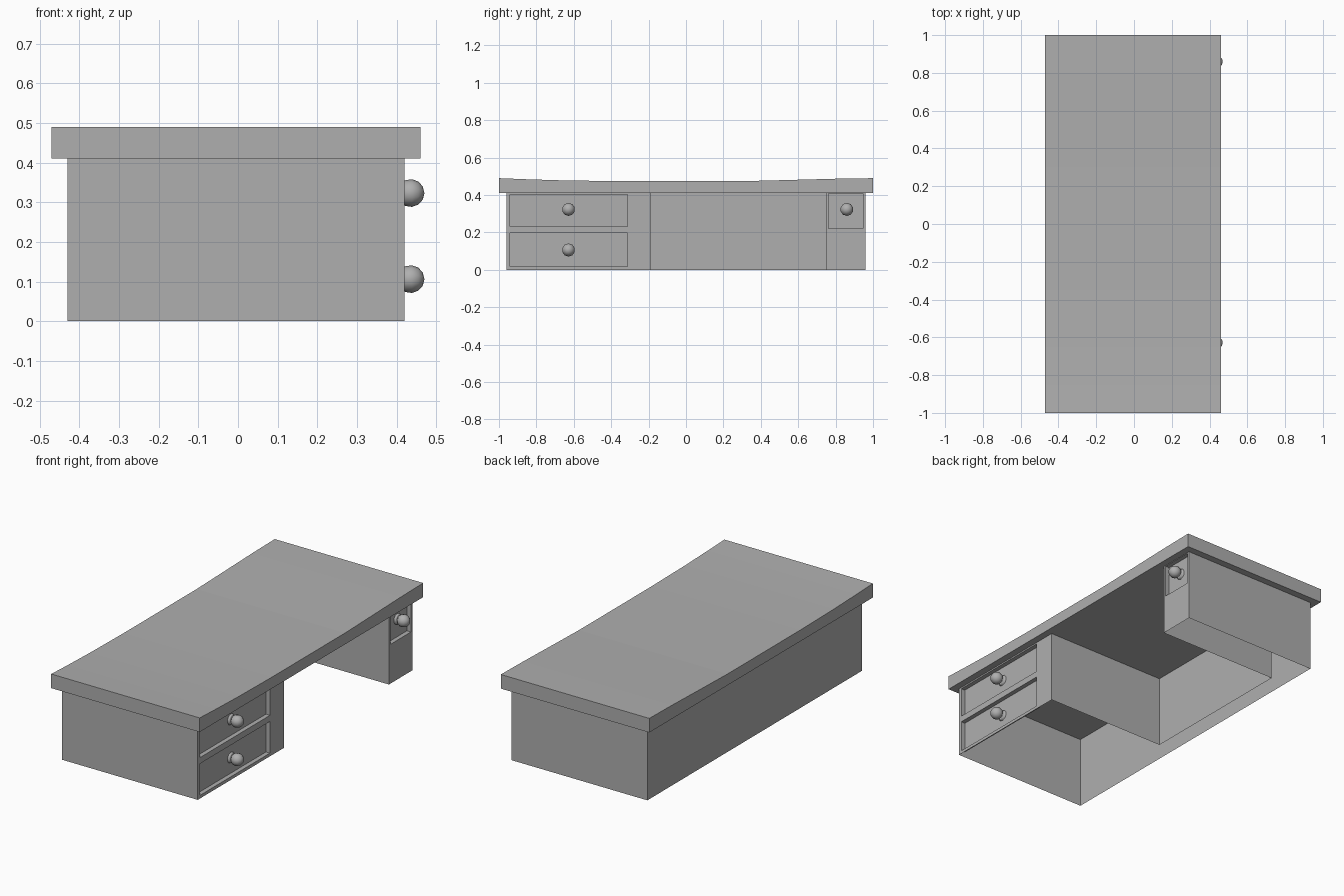
import bpy, bmesh, math

if "Cube" in bpy.data.objects:
    bpy.data.objects.remove(bpy.data.objects["Cube"])

FRONT, BACK, HEIGHT = 0.42, -0.43, 0.412
RECESS = 0.395
KNEE_BACK = -0.335

grey = bpy.data.materials.new("dark_grey")
grey.diffuse_color = (0.43, 0.43, 0.43, 1)
grey.use_nodes = True
grey.node_tree.nodes["Principled BSDF"].inputs["Base Color"].default_value = grey.diffuse_color


def finish(name, bm):
    bmesh.ops.remove_doubles(bm, verts=bm.verts, dist=1e-5)
    mesh = bpy.data.meshes.new(name)
    bm.to_mesh(mesh)
    bm.free()
    mesh.materials.append(grey)
    ob = bpy.data.objects.new(name, mesh)
    bpy.context.collection.objects.link(ob)
    return ob


def quad(bm, *pts):
    bm.faces.new([bm.verts.new(p) for p in pts])


def wall(name, path):
    """Thin upright panel following a plan path."""
    bm = bmesh.new()
    for (ax, ay), (bx, by) in zip(path, path[1:]):
        quad(bm, (ax, ay, 0), (bx, by, 0), (bx, by, HEIGHT), (ax, ay, HEIGHT))
    return finish(name, bm)


def drawer_front(name, y0, y1, drawers):
    """Pedestal front with recessed drawer panels (ya, yb, za, zb)."""
    bm = bmesh.new()
    ys = sorted({y0, y1, *[v for d in drawers for v in d[:2]]})
    zs = sorted({0, HEIGHT, *[v for d in drawers for v in d[2:]]})
    for ya, yb in zip(ys, ys[1:]):
        for za, zb in zip(zs, zs[1:]):
            if (ya, yb, za, zb) not in drawers:
                quad(bm, (FRONT, ya, za), (FRONT, yb, za),
                     (FRONT, yb, zb), (FRONT, ya, zb))
    for ya, yb, za, zb in drawers:
        ring = [(ya, za), (yb, za), (yb, zb), (ya, zb)]
        quad(bm, *[(RECESS, y, z) for y, z in ring])
        for a, b in zip(ring, ring[1:] + ring[:1]):
            quad(bm, (FRONT, *a), (FRONT, *b), (RECESS, *b), (RECESS, *a))
    return finish(name, bm)


def knob(name, y, z):
    """Turned knob: flared base and round ball."""
    r, cx = 0.035, 0.435
    profile = [(RECESS, 0.031), (0.403, 0.028), (0.409, 0.022)]
    for i in range(6):
        a = math.radians(140 - 28 * i)
        profile.append((cx + r * math.cos(a), r * math.sin(a)))
    bm = bmesh.new()
    verts = [bm.verts.new((x, 0, rad)) for x, rad in profile]
    edges = [bm.edges.new(p) for p in zip(verts, verts[1:])]
    bmesh.ops.spin(bm, geom=verts + edges, cent=(0, 0, 0), axis=(1, 0, 0),
                   angle=math.tau, steps=10, use_merge=True)
    bmesh.ops.remove_doubles(bm, verts=bm.verts, dist=1e-5)
    bmesh.ops.recalc_face_normals(bm, faces=bm.faces)
    if sum(f.normal.z * f.calc_center_median().z for f in bm.faces) < 0:
        bmesh.ops.reverse_faces(bm, faces=bm.faces)
    for f in bm.faces:
        f.smooth = True
    ob = finish(name, bm)
    ob.location = (0, y, z)
    return ob


# Tabletop: slab with a gently dished upper surface
top = [(-1, 0.49), (-0.85, 0.484), (-0.65, 0.478), (-0.35, 0.474), (0, 0.474),
       (0.3, 0.474), (0.5, 0.479), (0.8, 0.487), (1, 0.49)]
outline = [(-1, 0.41)] + top + [(1, 0.41)]
bm = bmesh.new()
face = bm.faces.new([bm.verts.new((-0.47, y, z)) for y, z in outline])
ext = bmesh.ops.extrude_face_region(bm, geom=[face], use_keep_orig=True)
bmesh.ops.translate(bm, vec=(0.93, 0, 0), verts=[
    g for g in ext["geom"] if isinstance(g, bmesh.types.BMVert)])
bmesh.ops.recalc_face_normals(bm, faces=bm.faces)
finish("tabletop", bm)

# Carcass panels, open underneath
wall("outer_panels", [(FRONT, 0.96), (BACK, 0.96), (BACK, -0.96), (FRONT, -0.96)])
wall("kneehole_panels", [(FRONT, -0.187), (KNEE_BACK, -0.187),
                         (KNEE_BACK, 0.75), (FRONT, 0.75)])

# Drawer fronts
drawer_front("wide_pedestal_front", -0.96, -0.187,
             [(-0.942, -0.314, 0.018, 0.197), (-0.942, -0.314, 0.232, 0.402)])
drawer_front("narrow_pedestal_front", 0.75, 0.96, [(0.763, 0.947, 0.222, 0.407)])

# Knobs
for name, y, z in [("lower_knob", -0.628, 0.106), ("upper_knob", -0.628, 0.323),
                   ("narrow_drawer_knob", 0.86, 0.323)]:
    knob(name, y, z)
